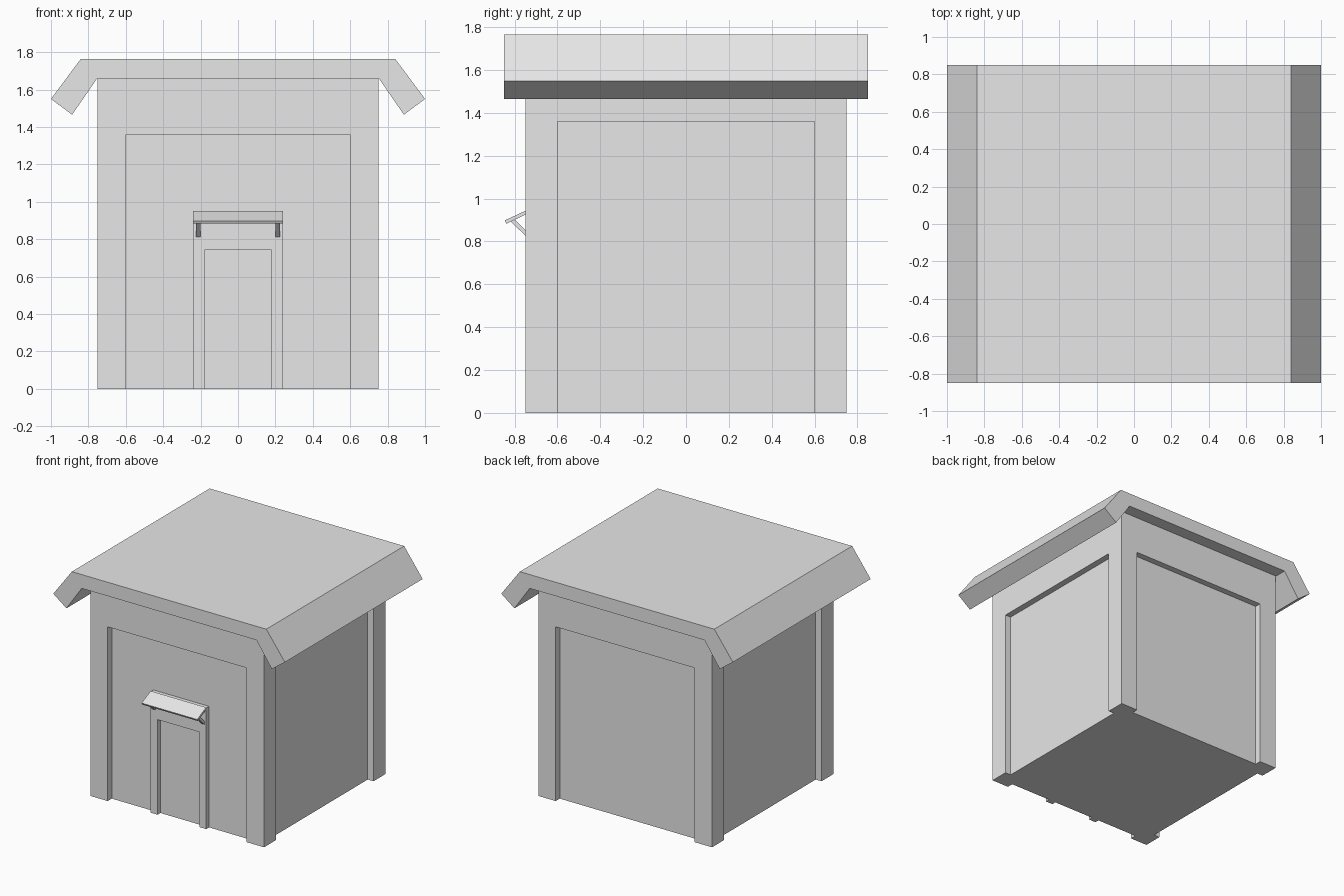
import bpy
import bmesh
from mathutils import Vector

if "Cube" in bpy.data.objects:
    bpy.data.objects.remove(bpy.data.objects["Cube"], do_unlink=True)

grey = bpy.data.materials.new("plain_grey")
grey.use_nodes = True
colour = (0.8, 0.8, 0.8, 1)
grey.diffuse_color = colour
grey.node_tree.nodes["Principled BSDF"].inputs["Base Color"].default_value = colour


def finish(name, bm):
    bmesh.ops.recalc_face_normals(bm, faces=bm.faces)
    mesh = bpy.data.meshes.new(name)
    bm.to_mesh(mesh)
    bm.free()
    mesh.materials.append(grey)
    obj = bpy.data.objects.new(name, mesh)
    bpy.context.collection.objects.link(obj)
    return obj


def add_box(bm, low, high):
    low, high = Vector(low), Vector(high)
    verts = bmesh.ops.create_cube(bm, size=1)["verts"]
    bmesh.ops.scale(bm, vec=high - low, verts=verts)
    bmesh.ops.translate(bm, vec=(low + high) / 2, verts=verts)


def prism(name, profile, axis, start, end):
    """Extrude an outline along x (profile in y, z) or y (profile in x, z)."""
    bm = bmesh.new()
    place = (lambda a, b: (start, a, b)) if axis == "x" else (lambda a, b: (a, start, b))
    face = bm.faces.new([bm.verts.new(place(a, b)) for a, b in profile])
    extruded = bmesh.ops.extrude_face_region(bm, geom=[face], use_keep_orig=True)["geom"]
    step = (end - start, 0, 0) if axis == "x" else (0, end - start, 0)
    bmesh.ops.translate(bm, vec=step, verts=[v for v in extruded if isinstance(v, bmesh.types.BMVert)])
    return finish(name, bm)


# Wall block with a recessed panel cut into each side
HALF, INNER, PANEL, PANEL_TOP = 0.75, 0.70, 0.60, 1.36
bm = bmesh.new()
add_box(bm, (-HALF, -HALF, 0), (HALF, HALF, 1.657))
walls = finish("walls", bm)

bm = bmesh.new()
for near, far in ((INNER, 1), (-1, -INNER)):
    add_box(bm, (near, -PANEL, -0.2), (far, PANEL, PANEL_TOP))
    add_box(bm, (-PANEL, near, -0.2), (PANEL, far, PANEL_TOP))
cutter = finish("panel_cutter", bm)
cutter.hide_render = True

cut = walls.modifiers.new("panels", "BOOLEAN")
cut.operation = "DIFFERENCE"
cut.solver = "EXACT"
cut.object = cutter
bpy.context.view_layer.objects.active = walls
bpy.ops.object.modifier_apply(modifier=cut.name)
bpy.data.objects.remove(cutter, do_unlink=True)

# Flat roof with sloping eaves on both sides
right_half = [(0.84, 1.765), (1.0, 1.55), (0.887, 1.466), (0.755, 1.657)]
roof_outline = right_half + [(-x, z) for x, z in reversed(right_half)]
prism("roof", roof_outline, "y", -0.85, 0.85)

# Door surround
FRONT = -0.735
frame_half = [(0.18, 0), (0.24, 0), (0.24, 0.945)]
opening = [(-0.18, 0), (-0.18, 0.742), (0.18, 0.742)]
frame_outline = frame_half + [(-x, z) for x, z in reversed(frame_half[1:])] + opening
prism("door_frame", frame_outline, "y", FRONT, -INNER)

# Small sloping canopy and its two struts
canopy = [(FRONT, 0.95), (-0.846, 0.898), (-0.838, 0.883), (FRONT, 0.932)]
prism("door_canopy", canopy, "x", -0.24, 0.24)

strut = [(-0.818, 0.893), (FRONT, 0.813), (FRONT, 0.84), (-0.80, 0.902)]
for side, x in (("left", 0.2), ("right", -0.225)):
    prism(side + "_canopy_strut", strut, "x", x, x + 0.025)
